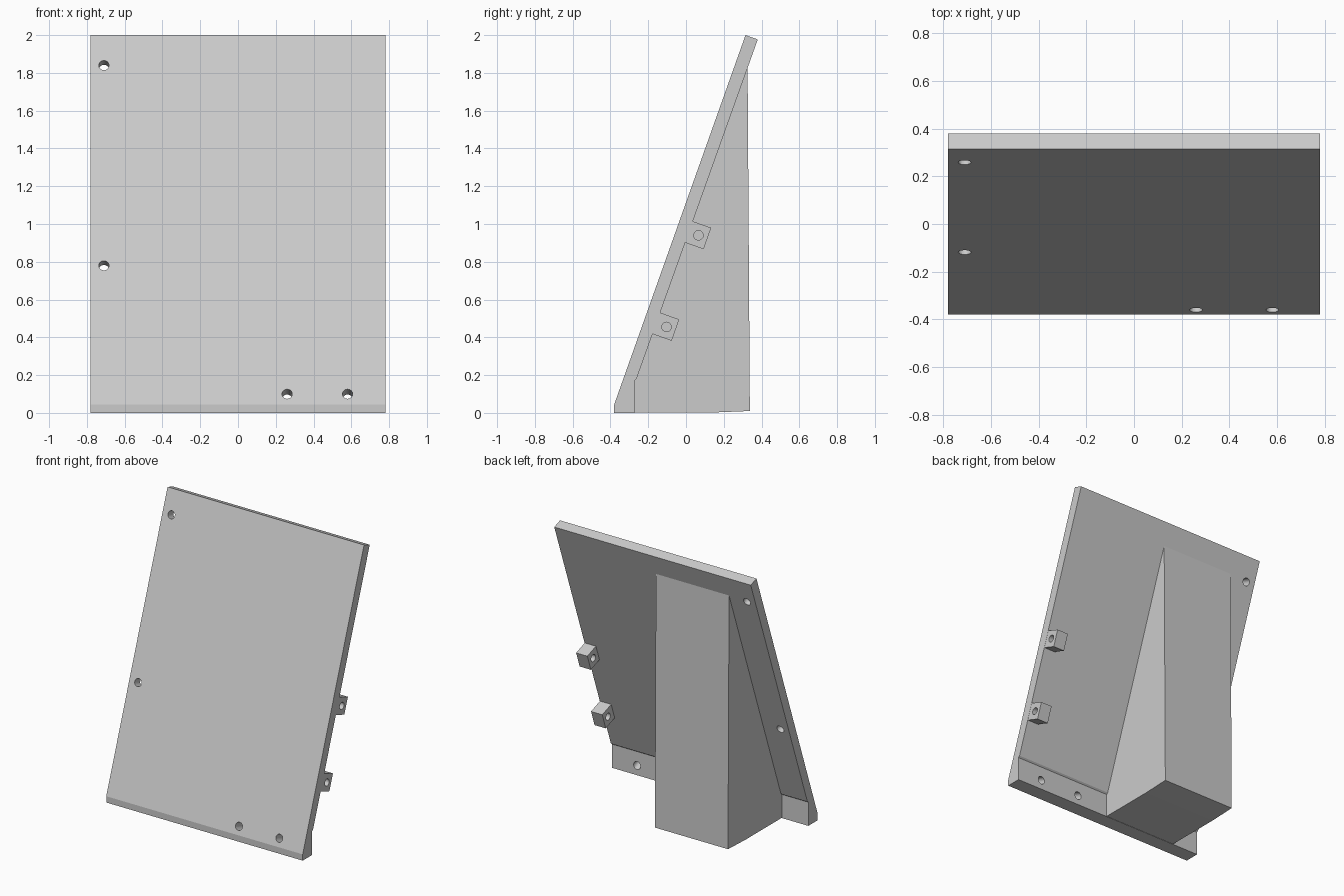
import bpy, bmesh, math
from mathutils import Vector, Matrix

old = bpy.data.objects.get("Cube")
if old:
    bpy.data.objects.remove(old, do_unlink=True)

grey = bpy.data.materials.new("light_grey")
grey.use_nodes = True
grey.diffuse_color = (0.6, 0.6, 0.6, 1)
grey.node_tree.nodes["Principled BSDF"].inputs["Base Color"].default_value = (0.6, 0.6, 0.6, 1)


def add_object(name, bm):
    bmesh.ops.recalc_face_normals(bm, faces=bm.faces)
    mesh = bpy.data.meshes.new(name)
    bm.to_mesh(mesh)
    bm.free()
    mesh.materials.append(grey)
    obj = bpy.data.objects.new(name, mesh)
    bpy.context.collection.objects.link(obj)
    return obj


def extrude_profile(name, points, x0, x1):
    """Side profile of (y, z) points swept from x0 to x1."""
    bm = bmesh.new()
    face = bm.faces.new([bm.verts.new((x0, y, z)) for y, z in points])
    swept = bmesh.ops.extrude_face_region(bm, geom=[face])["geom"]
    verts = [v for v in swept if isinstance(v, bmesh.types.BMVert)]
    bmesh.ops.translate(bm, verts=verts, vec=(x1 - x0, 0, 0))
    return add_object(name, bm)


def drill(target, name, centres, axis, radius, length):
    """Cut round holes through the target along an axis."""
    bm = bmesh.new()
    turn = Vector(axis).to_track_quat('Z', 'Y').to_matrix().to_4x4()
    for c in centres:
        bmesh.ops.create_cone(bm, cap_ends=True, segments=32, radius1=radius,
                              radius2=radius, depth=length,
                              matrix=Matrix.Translation(c) @ turn)
    cutter = add_object(name, bm)
    cutter.hide_render = True
    cutter.hide_set(True)
    cutter.display_type = 'WIRE'
    mod = target.modifiers.new("holes", 'BOOLEAN')
    mod.operation = 'DIFFERENCE'
    mod.solver = 'EXACT'
    mod.object = cutter


half = 0.78
lean = math.atan2(0.695, 1.955)
up = Vector((0, math.sin(lean), math.cos(lean)))
back = Vector((0, math.cos(lean), -math.sin(lean)))


def front_y(z):
    return -0.38 + (z - 0.045) * math.tan(lean)


# Leaning panel with its flat-backed foot
panel = extrude_profile("leaning_panel", [
    (-0.38, 0), (-0.38, 0.045), (0.315, 2.0), (0.38, 1.977),
    (-0.262, 0.18), (-0.273, 0.17), (-0.273, 0)], -half, half)
screws = [(-0.71, 1.84), (-0.71, 0.78), (0.26, 0.10), (0.58, 0.10)]
drill(panel, "screw_hole_cutter", [Vector((x, front_y(z), z)) for x, z in screws],
      back, 0.027, 0.5)

# Wedge-shaped rear support
extrude_profile("rear_support", [
    (-0.30, 0.002), (-0.30, 0.17), (0.31, 1.84), (0.326, 1.83),
    (0.338, 0.01), (0.14, 0.002)], -0.57, 0.01)

# Two pierced lugs on the edge of the panel
for name, y, z in (("upper_lug", 0.066, 0.94), ("lower_lug", -0.103, 0.455)):
    mid = Vector((0, y, z))
    corners = [mid + back * b + up * u for b, u in
               ((-0.07, -0.06), (0.05, -0.06), (0.05, 0.06), (-0.07, 0.06))]
    lug = extrude_profile(name, [(c.y, c.z) for c in corners], half - 0.09, half - 0.001)
    drill(lug, name + "_hole_cutter", [Vector((half - 0.05, y, z))], (1, 0, 0), 0.025, 0.3)
